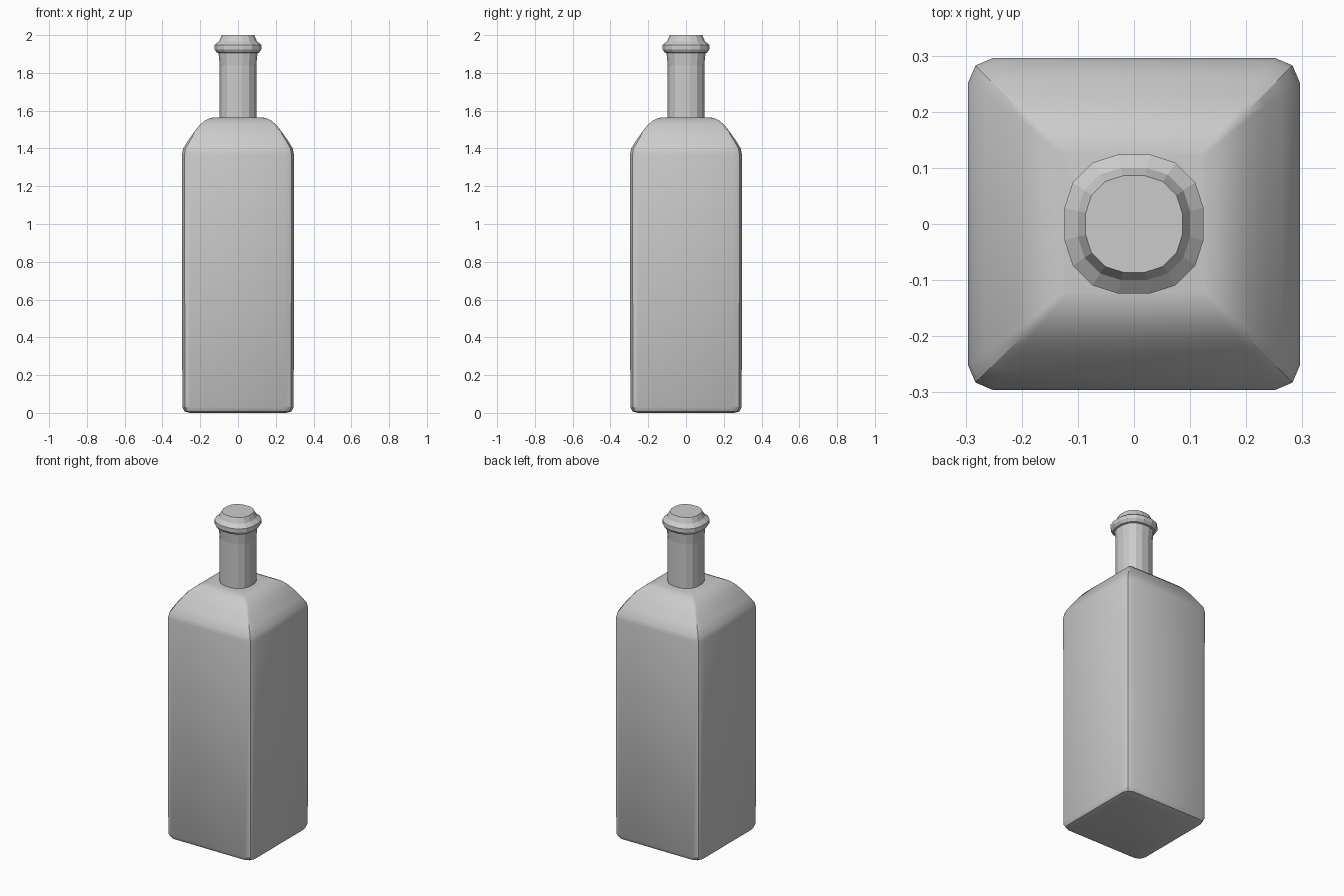
import bpy, bmesh, math

if "Cube" in bpy.data.objects:
    bpy.data.objects.remove(bpy.data.objects["Cube"])


def loft(name, rings):
    """Skin a stack of equal-length rings and cap both ends."""
    bm = bmesh.new()
    loops = [[bm.verts.new(p) for p in ring] for ring in rings]
    n = len(loops[0])
    for a, b in zip(loops, loops[1:]):
        for i in range(n):
            j = (i + 1) % n
            bm.faces.new((a[i], a[j], b[j], b[i]))
    bm.faces.new(loops[0][::-1])
    bm.faces.new(loops[-1])
    mesh = bpy.data.meshes.new(name)
    bm.to_mesh(mesh)
    bm.free()
    obj = bpy.data.objects.new(name, mesh)
    bpy.context.collection.objects.link(obj)
    return obj


def four_fold(quadrant, z):
    """Repeat the points of one corner around the z axis."""
    ring = []
    for k in range(4):
        c, s = round(math.cos(k * math.pi / 2)), round(math.sin(k * math.pi / 2))
        ring += [(x * c - y * s, x * s + y * c, z) for x, y in quadrant]
    return ring


def square_ring(h, r, z):
    """Square of half-width h with corners cut back by r in two steps."""
    return four_fold([(h, h - r), (h - r * 0.3, h - r * 0.3), (h - r, h)], z)


def round_ring(h, z):
    """Sixteen-sided ring with half-width h."""
    q = [(1, 0.23), (0.88, 0.6), (0.6, 0.88), (0.23, 1)]
    return four_fold([(x * h, y * h) for x, y in q], z)


# square body with rounded shoulders: half-width, corner cut, height
body_profile = [
    (0.255, 0.030, 0.0), (0.284, 0.042, 0.008), (0.295, 0.045, 0.03),
    (0.296, 0.045, 1.37), (0.290, 0.043, 1.40), (0.264, 0.034, 1.442),
    (0.234, 0.024, 1.485), (0.206, 0.017, 1.521), (0.178, 0.012, 1.546),
    (0.150, 0.008, 1.560), (0.125, 0.006, 1.565),
]
body = loft("bottle_body", [square_ring(*p) for p in body_profile])
bpy.context.view_layer.objects.active = body
body.select_set(True)
bpy.ops.object.shade_smooth_by_angle(angle=math.radians(30))

# faceted neck with lip and stopper top: half-width, height
neck_profile = [
    (0.097, 1.55), (0.097, 1.84), (0.103, 1.905), (0.113, 1.908),
    (0.124, 1.925), (0.124, 1.948), (0.100, 1.968), (0.086, 2.0),
]
loft("bottle_neck", [round_ring(*p) for p in neck_profile])
